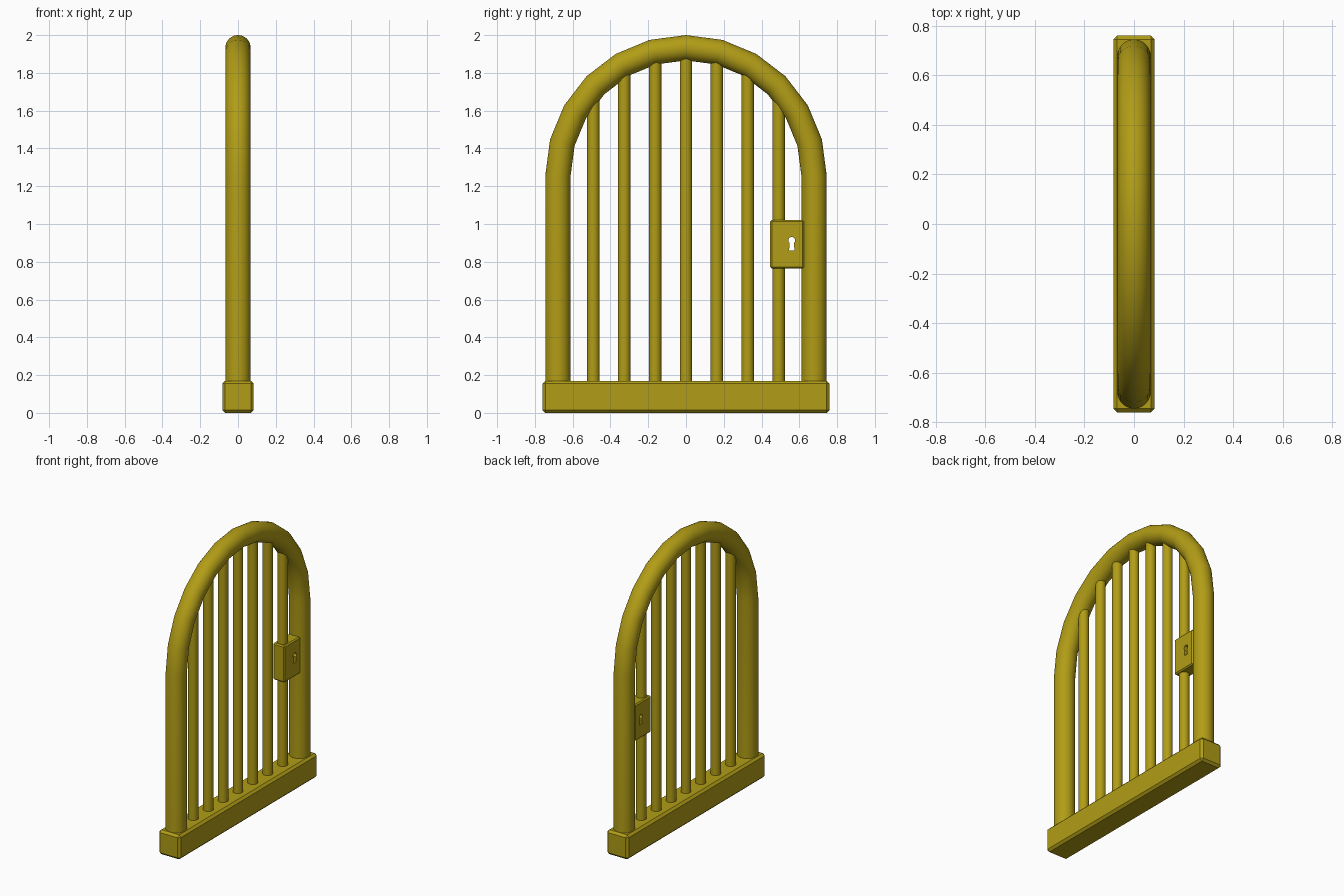
import bpy, bmesh, math
from mathutils import Vector

if "Cube" in bpy.data.objects:
    bpy.data.objects.remove(bpy.data.objects["Cube"])

mat = bpy.data.materials.new("brass")
mat.diffuse_color = (0.44, 0.335, 0.008, 1)
mat.use_nodes = True
mat.node_tree.nodes["Principled BSDF"].inputs["Base Color"].default_value = mat.diffuse_color

R, TUBE, SPRING = 0.678, 0.067, 1.255   # arch radius, tube radius, arch start height


def finish(obj, smooth=True):
    obj.data.materials.clear()
    obj.data.materials.append(mat)
    bpy.ops.object.select_all(action='DESELECT')
    obj.select_set(True)
    bpy.context.view_layer.objects.active = obj
    if smooth:
        bpy.ops.object.shade_smooth_by_angle(angle=math.radians(35))
    return obj


def mesh_object(name, bm):
    bmesh.ops.recalc_face_normals(bm, faces=bm.faces)
    me = bpy.data.meshes.new(name)
    bm.to_mesh(me)
    bm.free()
    obj = bpy.data.objects.new(name, me)
    bpy.context.collection.objects.link(obj)
    return obj


def bevel_box(name, lo, hi, width):
    bm = bmesh.new()
    bmesh.ops.create_cube(bm, size=1)
    lo, hi = Vector(lo), Vector(hi)
    bmesh.ops.scale(bm, vec=hi - lo, verts=bm.verts)
    bmesh.ops.translate(bm, vec=(lo + hi) / 2, verts=bm.verts)
    bmesh.ops.bevel(bm, geom=bm.edges[:], offset=width, segments=1, affect='EDGES')
    return mesh_object(name, bm)


# Base beam
finish(bevel_box("base_beam", (-0.083, -0.76, 0), (0.083, 0.76, 0.17), 0.015), False)

# Arched tube frame: rings swept up one post, round the arch and down the other
stations = [(0.0, 0.14)] + [(math.radians(15 * i), SPRING) for i in range(13)] + [(math.pi, 0.14)]
SIDES = 32
bm = bmesh.new()
rings = []
for a, z0 in stations:
    radial = Vector((0, math.cos(a), math.sin(a)))
    centre = Vector((0, 0, z0)) + radial * R
    rings.append([bm.verts.new(centre + TUBE * (radial * math.cos(t) + Vector((math.sin(t), 0, 0))))
                  for t in (2 * math.pi * k / SIDES for k in range(SIDES))])
for r0, r1 in zip(rings, rings[1:]):
    for k in range(SIDES):
        n = (k + 1) % SIDES
        bm.faces.new((r0[k], r0[n], r1[n], r1[k]))
bm.faces.new(rings[0])
bm.faces.new(rings[-1])
finish(mesh_object("arched_frame", bm))

# Upright bars ending inside the arch tube
for i in range(-3, 4):
    y = i * 0.1635
    top = SPRING + math.sqrt(R * R - y * y) - 0.02
    bpy.ops.mesh.primitive_cylinder_add(vertices=24, radius=0.033, depth=top - 0.15,
                                        location=(0, y, (top + 0.15) / 2))
    bar = bpy.context.object
    bar.name = f"bar_{i + 4}"
    finish(bar)

# Lock box
lock = bevel_box("lock_box", (-0.045, 0.446, 0.765), (0.045, 0.625, 1.02), 0.008)

# Keyhole cutter: round top with a flared slot
ky, kz, kr = 0.56, 0.913, 0.018
profile = [(ky + kr * math.cos(a), kz + kr * math.sin(a))
           for a in (math.radians(-50 + 280 * k / 16) for k in range(17))]
profile += [(ky - 0.014, 0.86), (ky + 0.014, 0.86)]
bm = bmesh.new()
face = bm.faces.new([bm.verts.new((-0.1, y, z)) for y, z in profile])
ext = bmesh.ops.extrude_face_region(bm, geom=[face])
bmesh.ops.translate(bm, vec=(0.2, 0, 0),
                    verts=[v for v in ext["geom"] if isinstance(v, bmesh.types.BMVert)])
cutter = mesh_object("keyhole_cutter", bm)
cutter.hide_render = True

finish(lock, False)
cut = lock.modifiers.new("keyhole", 'BOOLEAN')
cut.operation = 'DIFFERENCE'
cut.solver = 'EXACT'
cut.object = cutter
bpy.ops.object.modifier_apply(modifier=cut.name)
bpy.data.objects.remove(cutter)
